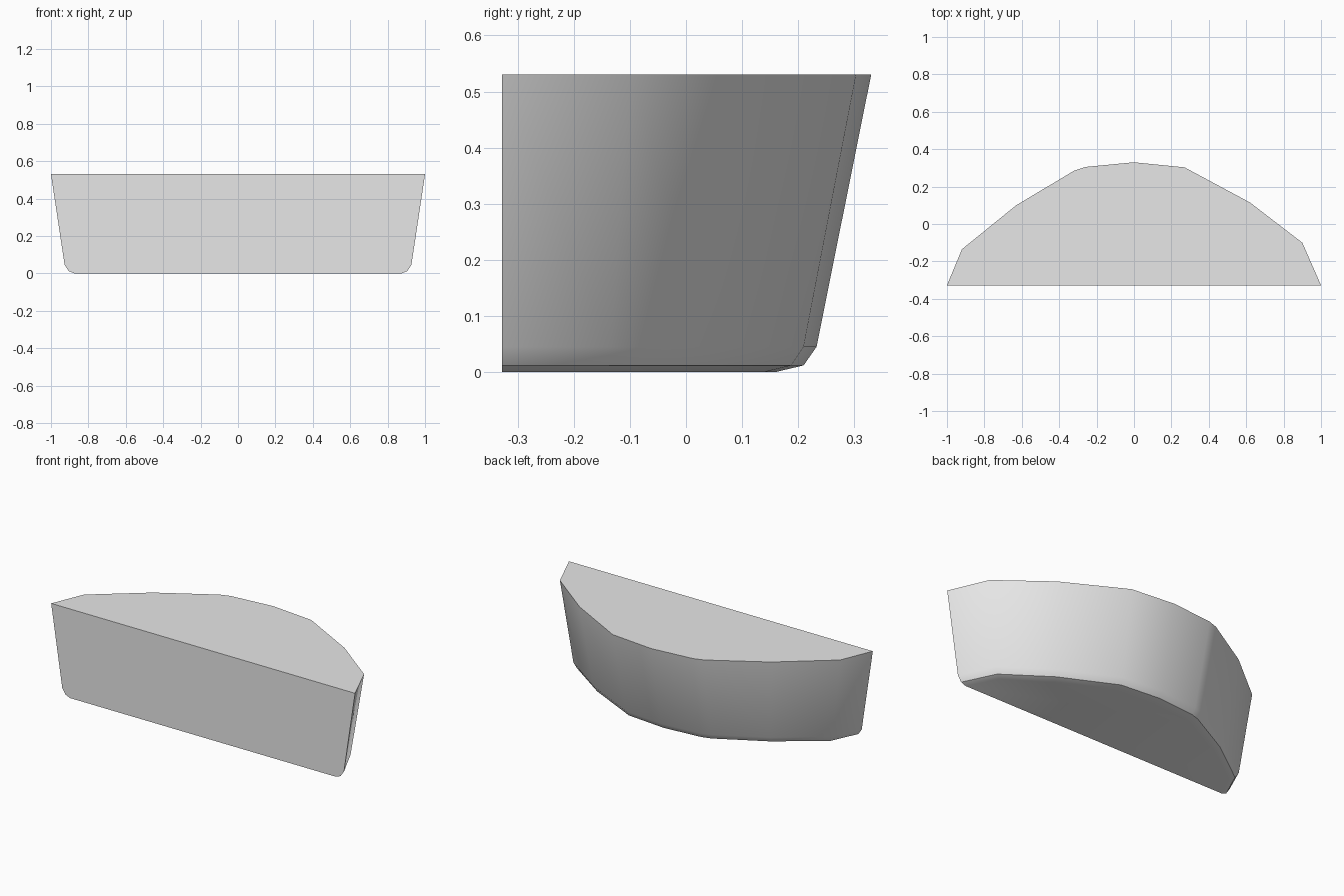
import bpy, bmesh, math

cube = bpy.data.objects.get("Cube")
if cube:
    bpy.data.objects.remove(cube)

# Plain grey material
grey = bpy.data.materials.new("plain_grey")
grey.use_nodes = True
colour = (0.8, 0.8, 0.8, 1)
grey.diffuse_color = colour
grey.node_tree.nodes["Principled BSDF"].inputs["Base Color"].default_value = colour

# Rim outline: flat front, faceted bow-shaped back
FRONT = -0.328
rim = [(1, FRONT), (0.9, -0.1), (0.62, 0.115), (0.27, 0.303), (0, 0.33),
       (-0.26, 0.305), (-0.32, 0.285), (-0.63, 0.1), (-0.92, -0.135), (-1, FRONT)]

# Levels from rim to base: height, width scale, depth scale
levels = [(0.53, 1, 1), (0.045, 0.927, 0.852), (0.012, 0.905, 0.817), (0, 0.875, 0.74)]

bm = bmesh.new()
rings = [[bm.verts.new((x * sx, FRONT + (y - FRONT) * sy, z)) for x, y in rim]
         for z, sx, sy in levels]

# Curved wall and rounded lower edge
for upper, lower in zip(rings, rings[1:]):
    for i in range(len(rim) - 1):
        bm.faces.new((upper[i], lower[i], lower[i + 1], upper[i + 1]))

# Flat top, base and front
bm.faces.new(rings[0])
bm.faces.new(rings[-1][::-1])
bm.faces.new([r[0] for r in rings] + [r[-1] for r in reversed(rings)])
bmesh.ops.recalc_face_normals(bm, faces=bm.faces)

mesh = bpy.data.meshes.new("half_round_body")
bm.to_mesh(mesh)
bm.free()
mesh.materials.append(grey)
body = bpy.data.objects.new("half_round_body", mesh)
bpy.context.collection.objects.link(body)

# Soft shading on the wall, sharp outer edges
bpy.ops.object.select_all(action="DESELECT")
body.select_set(True)
bpy.context.view_layer.objects.active = body
bpy.ops.object.shade_smooth_by_angle(angle=math.radians(35))
